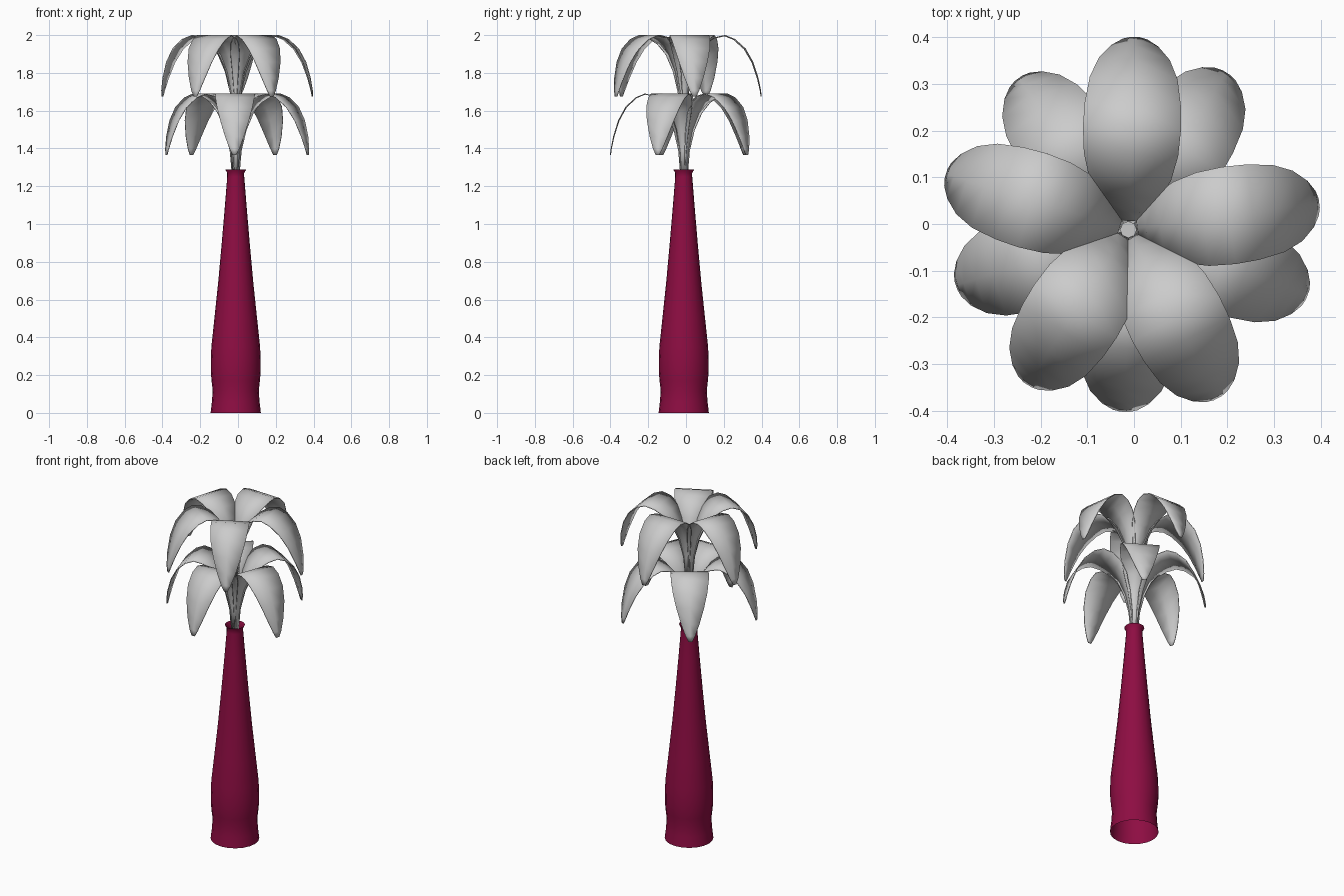
import bpy, bmesh
from math import cos, sin, radians, pi

if "Cube" in bpy.data.objects:
    bpy.data.objects.remove(bpy.data.objects["Cube"])

CX, CY = -0.012, -0.012


def finish(name, bm, angle, color=None):
    mesh = bpy.data.meshes.new(name)
    bmesh.ops.recalc_face_normals(bm, faces=bm.faces)
    bm.to_mesh(mesh)
    bm.free()
    ob = bpy.data.objects.new(name, mesh)
    bpy.context.collection.objects.link(ob)
    if color:
        mat = bpy.data.materials.new(name + "_colour")
        mat.diffuse_color = color
        mat.use_nodes = True
        mat.node_tree.nodes["Principled BSDF"].inputs["Base Color"].default_value = mat.diffuse_color
        mesh.materials.append(mat)
    bpy.ops.object.select_all(action='DESELECT')
    ob.select_set(True)
    bpy.context.view_layer.objects.active = ob
    bpy.ops.object.shade_smooth_by_angle(angle=radians(angle))
    return ob


def lathe(name, profile, sides, color=None, cap=False):
    bm = bmesh.new()
    rings = [[bm.verts.new((CX + r * cos(2 * pi * i / sides),
                            CY + r * sin(2 * pi * i / sides), z))
              for i in range(sides)] for r, z in profile]
    for a, b in zip(rings, rings[1:]):
        for i in range(sides):
            j = (i + 1) % sides
            bm.faces.new((a[i], a[j], b[j], b[i]))
    if cap:
        bm.faces.new(rings[-1])
    return finish(name, bm, 40, color)


# Arching leaf: distance from stem, height below the crown, half width
LEAF = [(0.015, -0.42, 0.014), (0.022, -0.30, 0.022), (0.04, -0.19, 0.042),
        (0.07, -0.10, 0.068), (0.11, -0.045, 0.088), (0.16, -0.012, 0.101),
        (0.215, 0.0, 0.105), (0.265, -0.02, 0.103), (0.32, -0.07, 0.094),
        (0.36, -0.14, 0.076), (0.388, -0.225, 0.05), (0.402, -0.29, 0.026),
        (0.406, -0.322, 0.01)]


def leaf(name, direction, top, scale=1.0):
    bm = bmesh.new()
    c, s = cos(radians(direction)), sin(radians(direction))
    rows = []
    for r, z, w in LEAF:
        r *= scale
        rows.append([bm.verts.new((CX + r * c - t * w * s,
                                   CY + r * s + t * w * c, top + z))
                     for t in (-1, 0, 1)])
    for a, b in zip(rows, rows[1:]):
        for i in range(2):
            bm.faces.new((a[i], a[i + 1], b[i + 1], b[i]))
    ob = finish(name, bm, 60)
    mod = ob.modifiers.new("thickness", 'SOLIDIFY')
    mod.thickness = 0.005
    mod.offset = 0


# Tall tapered vase, open underneath, with a small flared lip
lathe("vase", [(0.133, 0), (0.126, 0.06), (0.122, 0.12), (0.128, 0.17),
               (0.132, 0.22), (0.132, 0.28), (0.129, 0.35), (0.113, 0.5),
               (0.092, 0.7), (0.074, 0.9), (0.057, 1.1), (0.045, 1.25),
               (0.045, 1.27), (0.055, 1.288)], 20, (0.27, 0.004, 0.055, 1))

# Central stem
lathe("stem", [(0.018, 1.2), (0.018, 1.66)], 8, cap=True)

# Two whorls of five drooping leaves
for i, (d, k) in enumerate([(88, 1.01), (8, 1.01), (-62, 1.0), (-123, 0.97), (163, 1.0)]):
    leaf(f"upper_leaf_{i + 1}", d, 1.997, k)
for i, (d, k) in enumerate([(58, 0.97), (-20, 1.0), (-91, 0.955), (-162, 0.95), (126, 0.98)]):
    leaf(f"lower_leaf_{i + 1}", d, 1.688, k)
